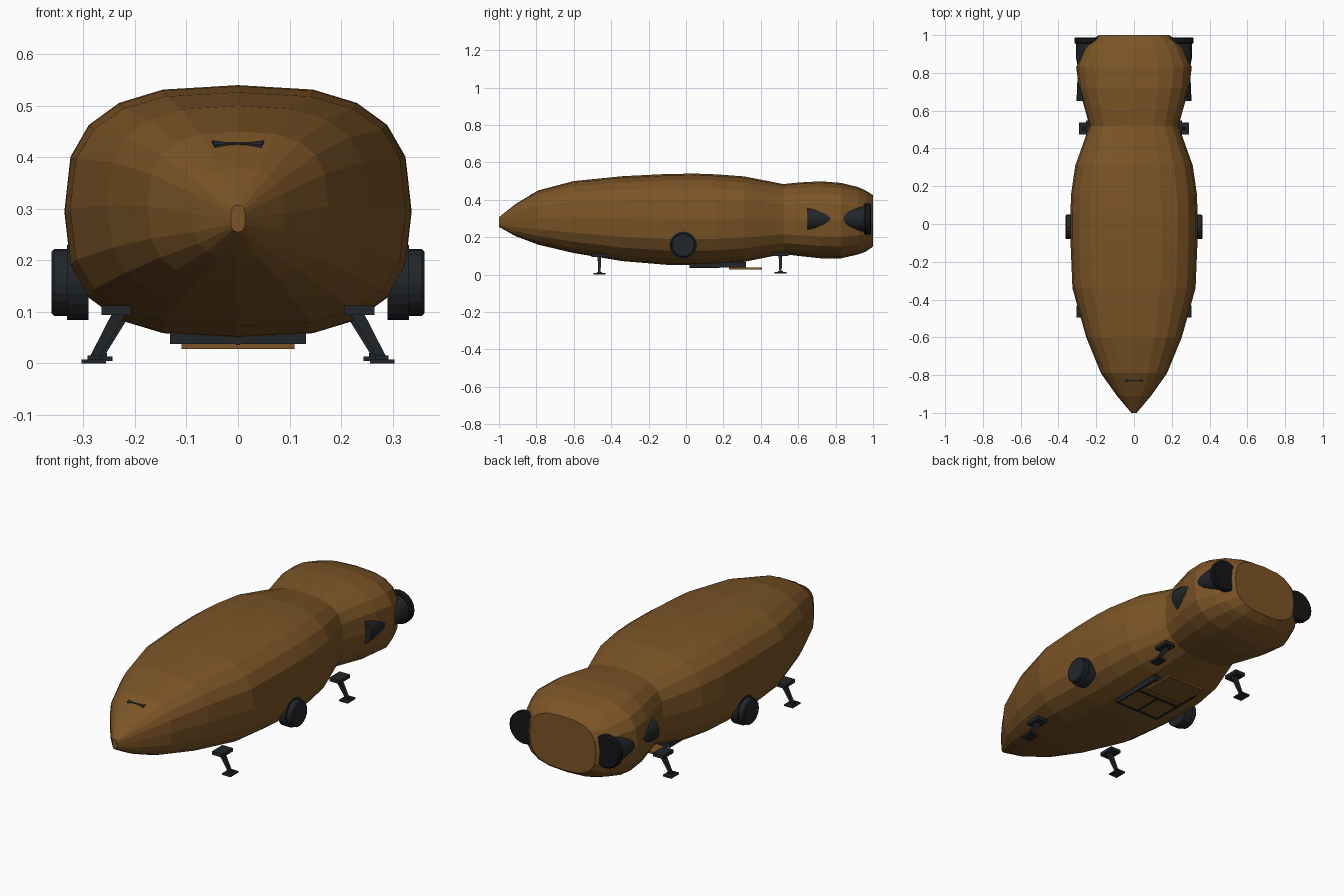
import bpy
import bmesh
import math
from mathutils import Vector

default_cube = bpy.data.objects.get("Cube")
if default_cube:
    bpy.data.objects.remove(default_cube, do_unlink=True)


def make_material(name, colour):
    material = bpy.data.materials.new(name)
    material.use_nodes = True
    material.diffuse_color = colour
    shader = next(n for n in material.node_tree.nodes if n.type == "BSDF_PRINCIPLED")
    shader.inputs["Base Color"].default_value = colour
    return material


BRONZE = make_material("bronze_paint", (0.2, 0.09, 0.02, 1))
CHARCOAL = make_material("charcoal_metal", (0.016, 0.019, 0.023, 1))
BLACK = make_material("black_metal", (0.007, 0.008, 0.009, 1))


def finish(name, bm, material):
    bmesh.ops.recalc_face_normals(bm, faces=bm.faces)
    mesh = bpy.data.meshes.new(name)
    bm.to_mesh(mesh)
    bm.free()
    mesh.materials.append(material)
    obj = bpy.data.objects.new(name, mesh)
    bpy.context.collection.objects.link(obj)
    return obj


def loft(name, rings, material):
    """Skin a list of equal-length point rings and cap both ends."""
    bm = bmesh.new()
    loops = [[bm.verts.new(p) for p in ring] for ring in rings]
    for a, b in zip(loops, loops[1:]):
        for i in range(len(a)):
            j = (i + 1) % len(a)
            bm.faces.new((a[i], a[j], b[j], b[i]))
    bm.faces.new(loops[0])
    bm.faces.new(loops[-1])
    return finish(name, bm, material)


def box(name, low, high, material):
    corners = [(low[0], low[1]), (high[0], low[1]), (high[0], high[1]), (low[0], high[1])]
    return loft(name, [[(x, y, z) for x, y in corners] for z in (low[2], high[2])], material)


def turned(name, stations, axis, material, sides=20):
    """Round body from (centre, radius) stations, rings square to the axis."""
    rings = []
    for centre, radius in stations:
        ring = []
        for i in range(sides):
            a = math.tau * i / sides
            c, s = radius * math.cos(a), radius * math.sin(a)
            ring.append(Vector(centre) + Vector((0, c, s) if axis == "X" else (c, 0, s)))
        rings.append(ring)
    return loft(name, rings, material)


def oval(y, half_width, bottom, top, sides=20, power=2 / 2.8):
    """Rounded-box cross-section of the hull."""
    def soften(v):
        return math.copysign(abs(v) ** power, v) if abs(v) > 1e-6 else 0
    ring = []
    for i in range(sides):
        a = math.tau * i / sides
        ring.append((half_width * soften(math.cos(a)), y,
                     (top + bottom) / 2 + (top - bottom) / 2 * soften(math.sin(a))))
    return ring


# Hull: y, half width, bottom, top
sections = [
    (-1, .014, .255, .307), (-.91, .09, .205, .378), (-.79, .175, .16, .45),
    (-.6, .253, .115, .5), (-.34, .326, .072, .526), (-.1, .336, .052, .538),
    (.05, .337, .05, .54), (.16, .333, .054, .536), (.31, .311, .068, .525),
    (.52, .236, .11, .484), (.6, .258, .1, .492), (.72, .292, .087, .499),
    (.83, .306, .087, .49), (.92, .27, .108, .468), (.96, .242, .122, .45),
    (1, .187, .15, .425),
]
loft("hull", [oval(*s) for s in sections], BRONZE)

# Narrow window slit on the nose
outline = [(-.05, .008), (-.025, .003), (.025, .003), (.05, .008),
           (.045, -.008), (.02, -.003), (-.02, -.003), (-.045, -.008)]
loft("nose_window", [[(x, -.829 + w, .422 + w * .6 + lift) for x, w in outline]
                     for lift in (-.008, .006)], CHARCOAL)

for side, label in ((1, "left"), (-1, "right")):
    # Round side hatches
    turned(label + "_hatch", [((side * x, -.015, .157), r) for x, r in
           ((.29, .073), (.332, .073), (.332, .065), (.357, .065), (.362, .06))],
           "X", CHARCOAL)

    # Tapered intake scoop and rear nozzle
    turned(label + "_intake", [((side * x, y, .297), r) for x, y, r in
           ((.24, .65, .064), (.243, .69, .06), (.256, .74, .045), (.275, .785, .022))],
           "Y", CHARCOAL)
    turned(label + "_nozzle", [((side * x, y, .297), r) for x, y, r in
           ((.276, .835, .022), (.258, .875, .048), (.243, .92, .063), (.236, .96, .07))],
           "Y", CHARCOAL)
    turned(label + "_exhaust_disc", [((side * .232, y, .297), r) for y, r in
           ((.953, .078), (.96, .083), (.983, .083), (.988, .077))], "Y", BLACK)

    # Landing legs; the rear pair sits slightly inboard
    for end, y, inset, lift in (("front", -.463, 0, 0), ("rear", .505, .012, .005)):
        name = label + "_" + end

        def leg_box(part, x0, x1, depth, z0, z1):
            xs = sorted((side * (x0 - inset), side * (x1 - inset)))
            box(name + part, (xs[0], y - depth, z0 + lift),
                (xs[1], y + depth, z1 + lift), CHARCOAL)

        leg_box("_mount", .207, .265, .042, .094, .112)
        leg_box("_foot", .256, .304, .032, 0, .008)
        leg_box("_ankle", .266, .292, .014, .008, .015)
        rings = []
        for x, z, w, d in ((.28, .01, .009, .006), (.229, .1, .014, .01)):
            x = side * (x - inset)
            rings.append([(x + i * w, y + j * d, z + lift)
                          for i, j in ((-1, -1), (1, -1), (1, 1), (-1, 1))])
        loft(name + "_strut", rings, CHARCOAL)

    # Long rails of the belly hatch
    xs = sorted((side * .132, side * .122))
    box(label + "_hatch_rail", (xs[0], .02, .038), (xs[1], .32, .066), CHARCOAL)

# Belly hatch frame, panel and lowered ramp
for label, y in (("front", .02), ("middle", .175), ("back", .31)):
    box(label + "_hatch_bar", (-.132, y, .038), (.132, y + .01, .06), CHARCOAL)
box("hatch_centre_bar", (-.004, .02, .036), (.004, .18, .055), CHARCOAL)
box("hatch_panel", (-.122, .025, .042), (.122, .315, .062), BRONZE)
box("ramp", (-.11, .23, .028), (.11, .405, .038), BRONZE)
